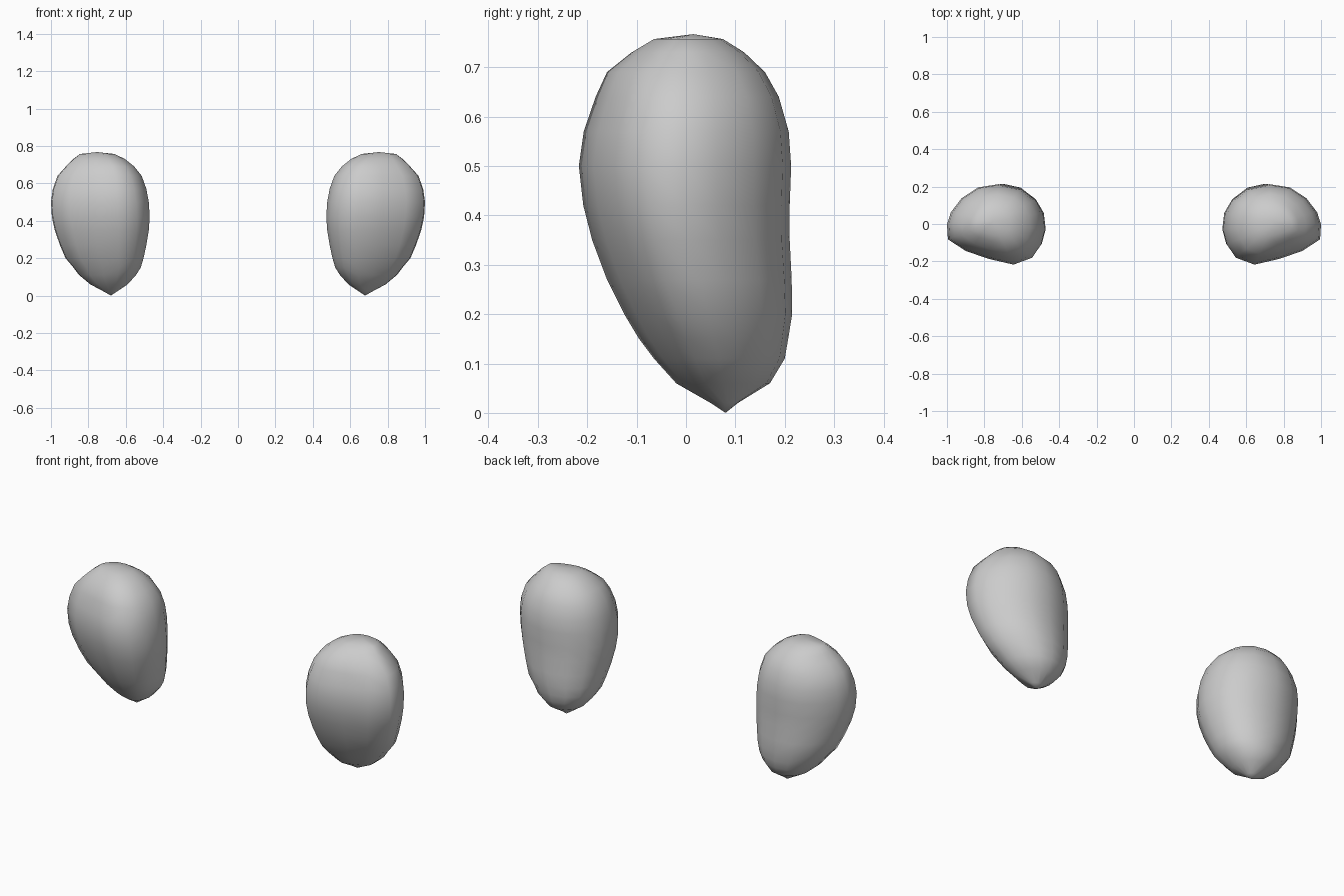
import bpy, bmesh

if "Cube" in bpy.data.objects:
    bpy.data.objects.remove(bpy.data.objects["Cube"])

# normalised cross-section, inner-front side is the fullest
SECTION = [(-1, -.14), (-.96, .28), (-.81, .6), (-.51, .88), (-.06, 1), (.36, .92),
           (.7, .65), (.92, .3), (1, 0), (.98, -.37), (.62, -.66), (.14, -.86),
           (-.36, -1), (-.74, -.83), (-.92, -.51)]

# levels: z, inner x, outer x, front y, back y
LEVELS = [(.02, .65, .715, .05, .105), (.06, .59, .79, -.02, .17),
          (.11, .545, .85, -.065, .20), (.15, .52, .88, -.095, .207),
          (.20, .505, .922, -.125, .215), (.27, .49, .952, -.16, .214),
          (.35, .477, .98, -.19, .21), (.42, .472, .995, -.208, .21),
          (.50, .477, 1.0, -.217, .213), (.57, .49, .99, -.207, .208),
          (.64, .515, .965, -.183, .188), (.69, .555, .92, -.16, .16),
          (.73, .605, .88, -.11, .118), (.757, .66, .845, -.065, .075)]


def pod(name, side):
    bm = bmesh.new()
    rings = []
    for z, x0, x1, y0, y1 in LEVELS:
        cx, rx, cy, ry = (x0 + x1) / 2, (x1 - x0) / 2, (y0 + y1) / 2, (y1 - y0) / 2
        rings.append([bm.verts.new((side * (cx + u * rx), cy + v * ry, z)) for u, v in SECTION])
    n = len(SECTION)
    for a, b in zip(rings, rings[1:]):
        for i in range(n):
            j = (i + 1) % n
            bm.faces.new((a[i], a[j], b[j], b[i]))
    # pointed base and rounded crown
    for ring, tip in ((rings[0], (.68, .08, 0)), (rings[-1], (.755, .015, .767))):
        t = bm.verts.new((side * tip[0], tip[1], tip[2]))
        for i in range(n):
            bm.faces.new((ring[i], ring[(i + 1) % n], t))
    bmesh.ops.recalc_face_normals(bm, faces=bm.faces)
    for f in bm.faces:
        f.smooth = True
    mesh = bpy.data.meshes.new(name)
    bm.to_mesh(mesh)
    bm.free()
    bpy.context.collection.objects.link(bpy.data.objects.new(name, mesh))


# mirrored pair
pod("right_pod", 1)
pod("left_pod", -1)
